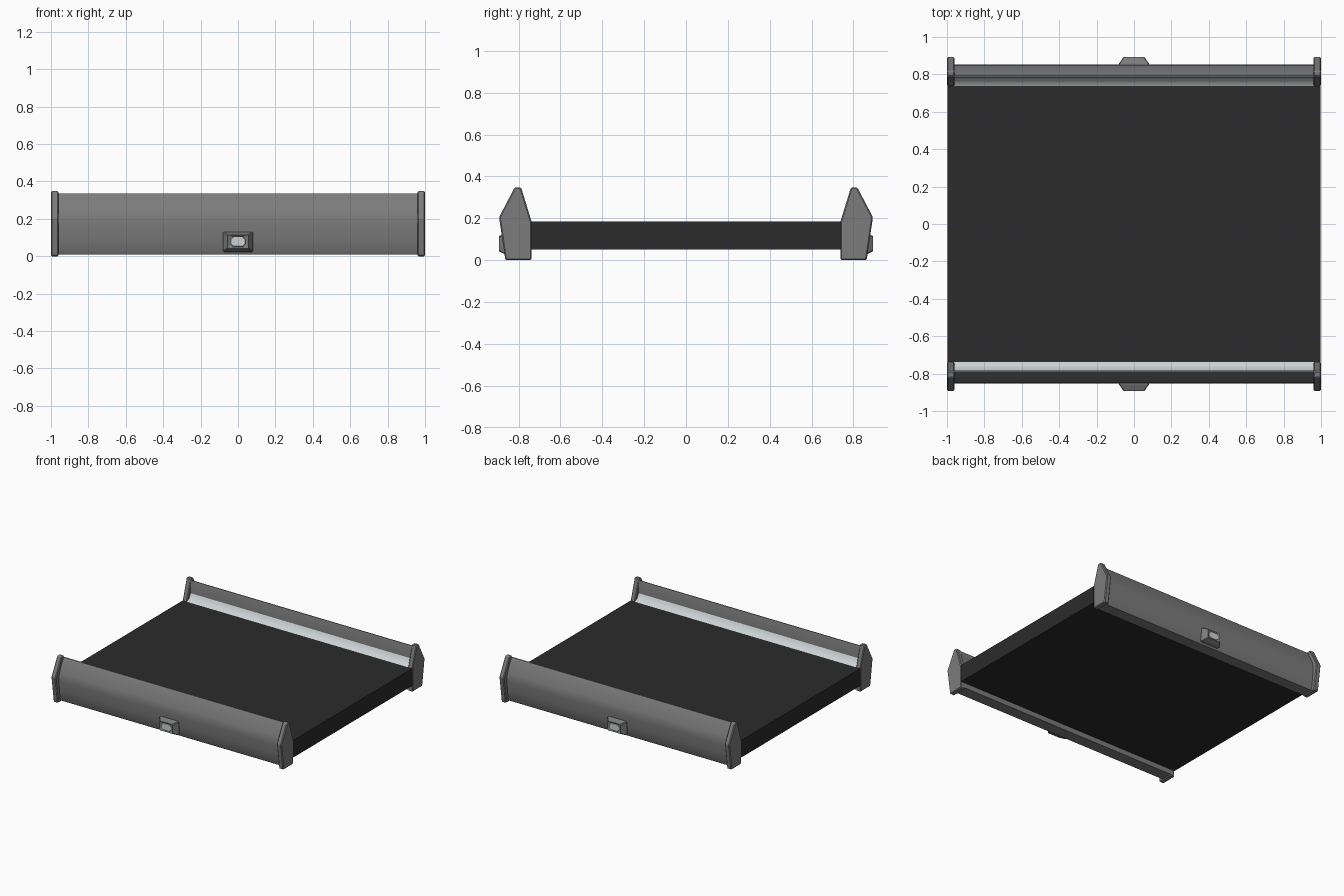
import bpy, bmesh, math

cube = bpy.data.objects.get("Cube")
if cube:
    bpy.data.objects.remove(cube, do_unlink=True)


def material(name, r, g, b):
    m = bpy.data.materials.new(name)
    m.use_nodes = True
    m.diffuse_color = (r, g, b, 1)
    bsdf = m.node_tree.nodes["Principled BSDF"]
    bsdf.inputs["Base Color"].default_value = (r, g, b, 1)
    bsdf.inputs["Roughness"].default_value = 0.6
    return m


GREY = material("mid grey", 0.2, 0.2, 0.2)
BLACK = material("charcoal", 0.025, 0.025, 0.025)
PALE = material("pale silver", 0.6, 0.65, 0.66)


def finish(name, bm, mat, smooth=False):
    bmesh.ops.recalc_face_normals(bm, faces=bm.faces)
    me = bpy.data.meshes.new(name)
    bm.to_mesh(me)
    bm.free()
    me.materials.append(mat)
    ob = bpy.data.objects.new(name, me)
    bpy.context.scene.collection.objects.link(ob)
    if smooth:
        bpy.ops.object.select_all(action='DESELECT')
        ob.select_set(True)
        bpy.context.view_layer.objects.active = ob
        bpy.ops.object.shade_smooth_by_angle(angle=math.radians(30))
    return ob


def extrude_x(name, profile, x0, x1, side, mat, smooth=False):
    """Sweep a (y, z) profile along x; side flips it to the front or back."""
    bm = bmesh.new()
    face = bm.faces.new([bm.verts.new((x0, side * y, z)) for y, z in profile])
    out = bmesh.ops.extrude_face_region(bm, geom=[face])
    moved = [v for v in out["geom"] if isinstance(v, bmesh.types.BMVert)]
    bmesh.ops.translate(bm, verts=moved, vec=(x1 - x0, 0, 0))
    return finish(name, bm, mat, smooth)


def loft_y(name, rings, side, mat, smooth=False):
    """Join equal rings given as (y, [(x, z), ...]) and cap both ends."""
    bm = bmesh.new()
    loops = [[bm.verts.new((x, side * y, z)) for x, z in pts] for y, pts in rings]
    n = len(loops[0])
    for a, b in zip(loops, loops[1:]):
        for i in range(n):
            j = (i + 1) % n
            bm.faces.new((a[i], a[j], b[j], b[i]))
    bm.faces.new(loops[0])
    bm.faces.new(loops[-1])
    return finish(name, bm, mat, smooth)


def rounded(w, z0, z1, c):
    """Rectangle with cut corners, half width w."""
    return [(-w + c, z0), (w - c, z0), (w, z0 + c), (w, z1 - c),
            (w - c, z1), (-w + c, z1), (-w, z1 - c), (-w, z0 + c)]


# Dark central deck
extrude_x("deck", [(-0.74, 0.05), (0.74, 0.05), (0.74, 0.185), (-0.74, 0.185)],
          -0.998, 0.998, 1, BLACK)

CAP = [(0.893, 0.205), (0.818, 0.348), (0.788, 0.348), (0.738, 0.185),
       (0.738, 0), (0.863, 0)]
RAIL = [(0.738, 0.01), (0.83, 0.01), (0.836, 0.02), (0.846, 0.1), (0.852, 0.17),
        (0.851, 0.2), (0.843, 0.235), (0.798, 0.328), (0.793, 0.335),
        (0.786, 0.335), (0.783, 0.328), (0.783, 0.18), (0.738, 0.18)]
# Concave light strip between deck and rail
STRIP = [(0.734, 0.183), (0.75, 0.192), (0.765, 0.205), (0.776, 0.222),
         (0.785, 0.24), (0.785, 0.183)]

for side, place in ((-1, "front"), (1, "back")):
    extrude_x(place + "_rail", RAIL, -0.965, 0.965, side, GREY, True)
    extrude_x(place + "_light_strip", STRIP, -0.962, 0.962, side, PALE, True)
    for x, hand in ((-1, "right"), (1, "left")):
        cap = extrude_x(f"{place}_{hand}_end_cap", CAP, x * 0.96, x, side, GREY)
        bevel = cap.modifiers.new("edge", 'BEVEL')
        bevel.width = 0.006
        bevel.segments = 1

    # Sensor housing with a sunken pale lens
    loft_y(place + "_sensor_housing",
           [(0.83, rounded(0.08, 0.024, 0.13, 0.004)),
            (0.858, rounded(0.08, 0.024, 0.13, 0.004)),
            (0.893, rounded(0.056, 0.042, 0.115, 0.006)),
            (0.886, rounded(0.045, 0.05, 0.107, 0.014))], side, GREY)
    loft_y(place + "_sensor_lens",
           [(0.88, rounded(0.044, 0.05, 0.106, 0.014)),
            (0.889, rounded(0.038, 0.054, 0.102, 0.013))], side, PALE)
